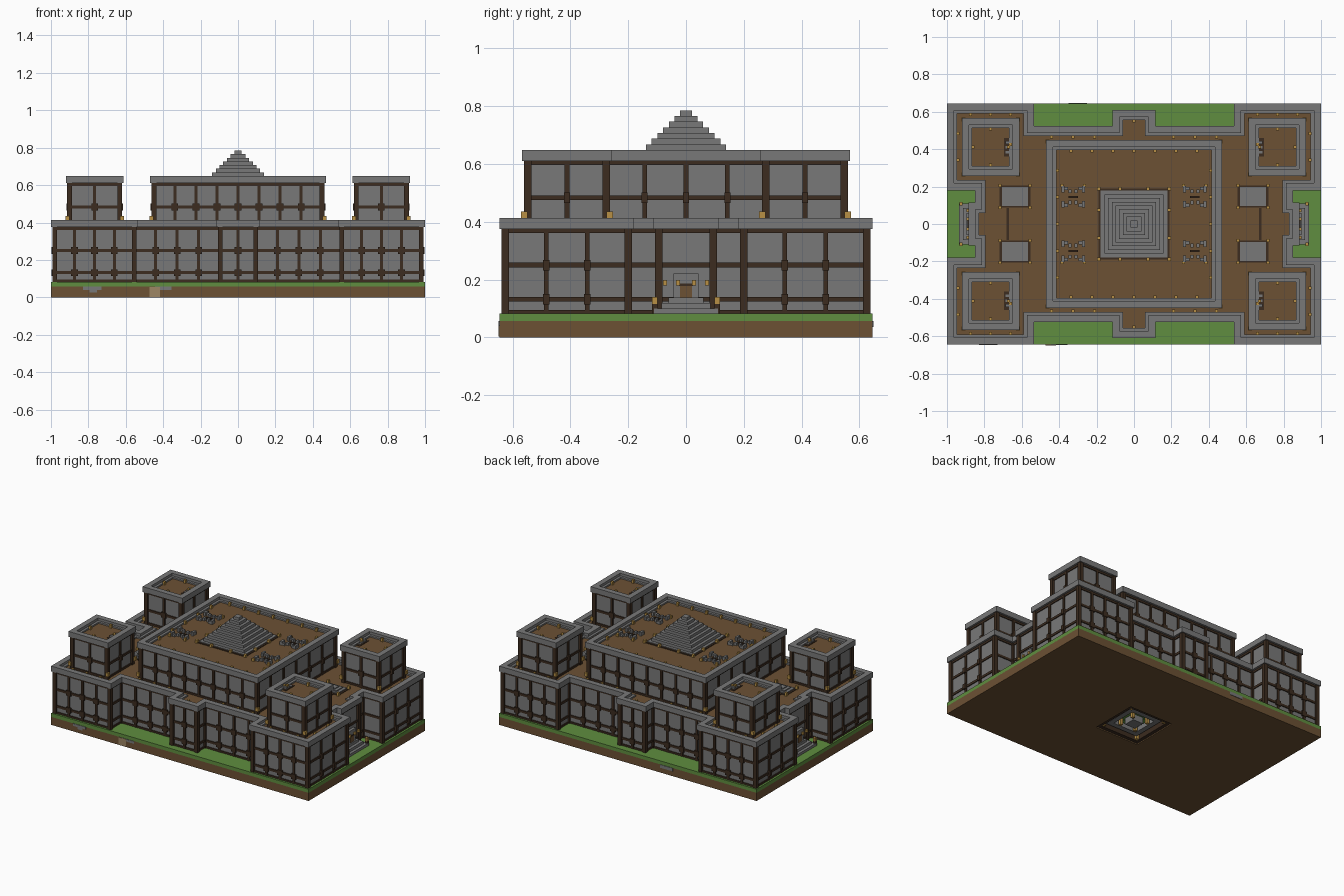
import bpy, bmesh
from mathutils import Matrix, Vector

cube = bpy.data.objects.get("Cube")
if cube:
    bpy.data.objects.remove(cube, do_unlink=True)


def material(name, rgb):
    m = bpy.data.materials.new(name)
    m.use_nodes = True
    m.diffuse_color = (*rgb, 1)
    m.node_tree.nodes["Principled BSDF"].inputs["Base Color"].default_value = (*rgb, 1)
    return m


STONE = material("grey stone", (0.19, 0.19, 0.19))
DIRT = material("brown earth", (0.15, 0.082, 0.034))
GRASS = material("grass green", (0.115, 0.27, 0.05))
WOOD = material("dark timber", (0.045, 0.025, 0.014))
GOLD = material("torch gold", (0.48, 0.28, 0.06))
SAND = material("sand", (0.34, 0.24, 0.13))

parts = {}


def mesh(name, mat):
    if name not in parts:
        parts[name] = (bmesh.new(), mat)
    return parts[name][0]


def box(name, mat, x, y, z0, sx, sy, h):
    """Box given by its centre in plan, its bottom, and its full sizes."""
    place = Matrix.Translation((x, y, z0 + h / 2)) @ Matrix.Diagonal((sx, sy, h, 1))
    bmesh.ops.create_cube(mesh(name, mat), size=1, matrix=place)


def prism(name, mat, outline, z0, z1):
    bm = mesh(name, mat)
    face = bm.faces.new([bm.verts.new((x, y, z0)) for x, y in outline])
    up = bmesh.ops.extrude_face_region(bm, geom=[face], use_keep_orig=True)
    bmesh.ops.translate(bm, vec=(0, 0, z1 - z0),
                        verts=[v for v in up["geom"] if isinstance(v, bmesh.types.BMVert)])


def ring(name, mat, outer, inner, z0, z1):
    """Closed band between two outlines with equal point counts."""
    bm = mesh(name, mat)
    loops = [[bm.verts.new((x, y, z)) for x, y in line]
             for line, z in ((outer, z0), (outer, z1), (inner, z1), (inner, z0))]
    n = len(outer)
    for k in range(4):
        a, b = loops[k], loops[(k + 1) % 4]
        for i in range(n):
            j = (i + 1) % n
            bm.faces.new((a[i], a[j], b[j], b[i]))


def rect(x0, x1, y0, y1):
    return [(x0, y0), (x1, y0), (x1, y1), (x0, y1)]


def square(r):
    return rect(-r, r, -r, r)


def edges(line):
    return [(Vector(p), Vector(line[(i + 1) % len(line)])) for i, p in enumerate(line)]


def normal(a, b):
    d = (b - a).normalized()
    return Vector((d.y, -d.x))


def offset(line, d):
    """Move a right-angled, counter-clockwise outline outward by d."""
    ns = [normal(a, b) for a, b in edges(line)]
    return [tuple(Vector(p) + d * (ns[i - 1] + ns[i])) for i, p in enumerate(line)]


def along(a, b):
    """Bay points strictly between two corners."""
    step = 0.115 if abs(a.y - b.y) < 0.001 else 0.14
    n = max(1, round((b - a).length / step))
    return [a.lerp(b, k / n) for k in range(1, n)]


def storey(name, outline, z0, z1, beams):
    """Stone wall with timber frame, earth roof, parapet and torches."""
    prism(name + "_walls", STONE, outline, z0, z1)
    prism(name + "_roof", DIRT, offset(outline, -0.005), z1 - 0.01, z1 + 0.008)
    ring(name + "_parapet", STONE, offset(outline, 0.02), offset(outline, -0.018), z1 - 0.002, z1 + 0.036)
    ring(name + "_parapet_step", STONE, offset(outline, -0.017), offset(outline, -0.035), z1, z1 + 0.018)
    frame, torch = name + "_timber_frame", name + "_torches"
    for z, h in [(z0, 0.014), (z1 - 0.016, 0.014)] + [(b - 0.008, 0.016) for b in beams]:
        ring(frame, WOOD, offset(outline, 0.006), offset(outline, -0.004), z, z + h)
    for x, y in outline:
        box(frame, WOOD, x, y, z0, 0.026, 0.026, z1 - z0 - 0.002)
    for a, b in edges(outline):
        for p in along(a, b):
            box(frame, WOOD, p.x, p.y, z0, 0.016, 0.016, z1 - z0 - 0.002)
            for z in beams:
                box(frame, WOOD, p.x, p.y, z - 0.018, 0.036, 0.022, 0.036)
            q = p - normal(a, b) * 0.04
            box(torch, GOLD, q.x, q.y, z1 + 0.008, 0.016, 0.016, 0.022)


# Ground: earth slab with a sunken pit underneath, and a grass layer
slab = rect(-1, 1, -0.645, 0.645)
ring("earth_slab", DIRT, slab, square(0.17), 0, 0.057)
prism("grass_layer", GRASS, slab, 0.056, 0.082)
ring("pit_frame", WOOD, square(0.17), square(0.145), 0.008, 0.057)
ring("pit_steps", STONE, square(0.125), square(0.09), 0.025, 0.057)
box("pit_steps", STONE, 0, 0, 0.012, 0.08, 0.08, 0.045)
for sx in (-1, 1):
    for sy in (-1, 1):
        for r in (0.06, 0.135):
            box("pit_torches", GOLD, sx * r, sy * r, 0.01, 0.02, 0.02, 0.046)

# Stones showing in the sides of the slab
for x, w, z in ((-0.78, 0.1, 0.04), (-0.775, 0.04, 0.026), (-0.4, 0.09, 0.04)):
    box("slab_stones", STONE, x, -0.645, z, w, 0.006, 0.017)
box("slab_stones", STONE, -0.3, 0.645, 0.035, 0.1, 0.006, 0.022)
box("slab_sand", SAND, -0.445, -0.645, 0.003, 0.055, 0.008, 0.053)

# Lower storey: one quarter of the plan, mirrored twice
quarter = [(0.865, 0.095), (0.83, 0.095), (0.83, 0.2), (0.98, 0.2), (0.98, 0.625),
           (0.555, 0.625), (0.555, 0.505), (0.095, 0.505), (0.095, 0.59)]
half = quarter + [(-x, y) for x, y in reversed(quarter)]
plan = half + [(-x, -y) for x, y in half]
storey("lower", plan, 0.08, 0.377, (0.25, 0.132))

# Upper storeys: central hall and four corner towers
uppers = [("hall", rect(-0.45, 0.45, -0.43, 0.43))]
for sx, side in ((-1, "right"), (1, "left")):
    for sy, end in ((-1, "front"), (1, "back")):
        xs = sorted((sx * 0.632, sx * 0.9))
        ys = sorted((sy * 0.276, sy * 0.547))
        uppers.append((f"{end}_{side}_tower", rect(*xs, *ys)))
for name, line in uppers:
    storey(name, line, 0.384, 0.612, (0.483,))
    for x, y in offset(line, 0.012):
        box(name + "_torches", GOLD, x, y, 0.41, 0.022, 0.022, 0.025)

# Stepped pyramid on the hall roof
for k in range(9):
    w = 0.356 - 0.0395 * k
    box("pyramid", STONE, 0, 0, 0.608 + 0.0196 * k, w, w, 0.0206)
ring("pyramid_border", WOOD, square(0.19), square(0.176), 0.615, 0.624)
for a, b in edges(square(0.188)):
    for t in (0, 0.3, 0.7):
        p = a.lerp(b, t)
        box("pyramid_torches", GOLD, p.x, p.y, 0.618, 0.018, 0.018, 0.022)

for sx in (-1, 1):
    for sy in (-1, 1):
        # Clusters of stone seats on the hall roof
        cx, cy = sx * 0.325, sy * 0.145
        for u in (-1, 1):
            for v in (-1, 1):
                box("roof_seats", STONE, cx + u * 0.045, cy + v * 0.045, 0.615, 0.035, 0.018, 0.02)
                box("roof_seats", STONE, cx + u * 0.054, cy + v * 0.04, 0.615, 0.016, 0.035, 0.03)
                box("roof_seats", STONE, cx + u * 0.016, cy + v * 0.03, 0.615, 0.016, 0.02, 0.025)
            box("roof_seat_torches", GOLD, cx + u * 0.06, cy + sy * 0.062, 0.62, 0.016, 0.016, 0.02)
        box("roof_seat_posts", WOOD, cx, cy, 0.615, 0.05, 0.012, 0.015)

        # Low stepped stone blocks on the terrace
        kx, ky = sx * 0.637, sy * 0.147
        box("terrace_block_bases", WOOD, kx, ky, 0.382, 0.165, 0.12, 0.006)
        for k in range(3):
            box("terrace_blocks", STONE, kx, ky, 0.385, 0.14 - 0.04 * k, 0.1 - 0.03 * k, 0.01 + 0.007 * k)
        for u in (-1, 1):
            for v in (-1, 1):
                box("terrace_torches", GOLD, kx + u * 0.08, ky + v * 0.06, 0.385, 0.016, 0.016, 0.024)

        # Hatch stairs on each tower roof
        hx, hy = sx * 0.67, sy * 0.41
        box("tower_hatches", WOOD, hx, hy, 0.618, 0.05, 0.1, 0.005)
        for k in range(3):
            box("tower_hatch_steps", STONE, hx, hy + sy * (k - 1) * 0.026, 0.62, 0.035, 0.014, 0.006 + 0.005 * k)
        box("tower_hatch_torches", GOLD, hx - sx * 0.01, hy + sy * 0.015, 0.62, 0.016, 0.016, 0.022)

    # Side entrances: steps, door surround, door and torches
    for k in range(3):
        depth = 0.075 - 0.02 * k
        box("entrance_steps", STONE, sx * (0.86 + depth / 2), 0, 0.08 + 0.019 * k,
            depth, 0.22 - 0.05 * k, 0.02)
    box("door_surrounds", STONE, sx * 0.87, 0, 0.13, 0.03, 0.085, 0.09)
    box("doors", DIRT, sx * 0.885, 0, 0.138, 0.006, 0.04, 0.04)
    box("door_lintels", WOOD, sx * 0.885, 0, 0.178, 0.008, 0.05, 0.008)
    for sy in (-1, 1):
        box("entrance_posts", WOOD, sx * 0.925, sy * 0.108, 0.08, 0.018, 0.018, 0.036)
        box("entrance_torches", GOLD, sx * 0.925, sy * 0.108, 0.115, 0.018, 0.018, 0.024)
        for y in (0.027, 0.072):
            box("entrance_torches", GOLD, sx * 0.888, sy * y, 0.18, 0.016, 0.014, 0.018)
    box("terrace_paths", WOOD, sx * 0.675, 0, 0.384, 0.014, 0.17, 0.004)

# Turn every collected part into an object
for name, (bm, mat) in parts.items():
    bmesh.ops.recalc_face_normals(bm, faces=bm.faces)
    data = bpy.data.meshes.new(name)
    bm.to_mesh(data)
    bm.free()
    data.materials.append(mat)
    bpy.context.collection.objects.link(bpy.data.objects.new(name, data))
